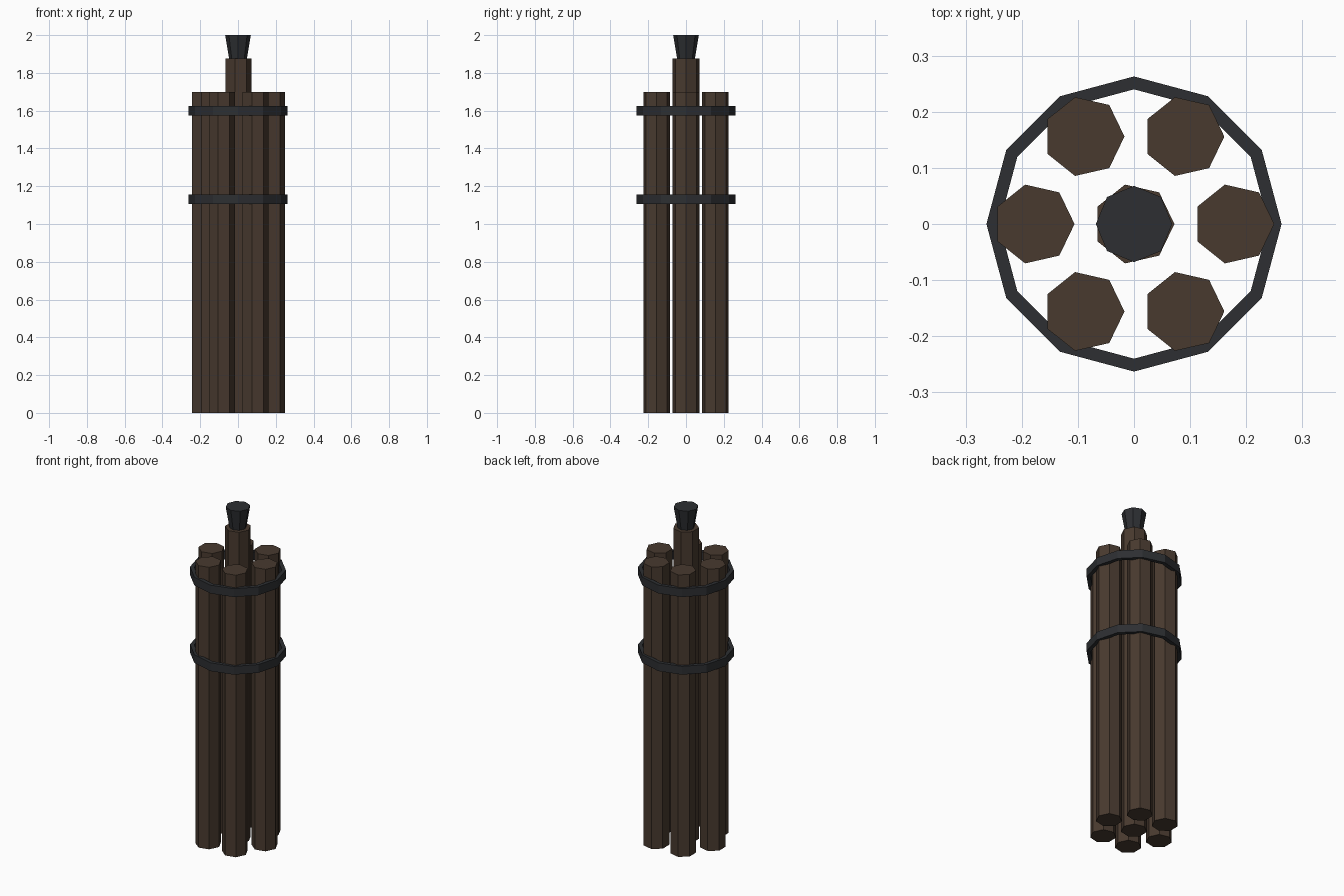
import bpy, math

if "Cube" in bpy.data.objects:
    bpy.data.objects.remove(bpy.data.objects["Cube"])

def material(name, rgb):
    m = bpy.data.materials.new(name)
    m.diffuse_color = (*rgb, 1)
    m.use_nodes = True
    m.node_tree.nodes["Principled BSDF"].inputs["Base Color"].default_value = m.diffuse_color
    return m

WOOD = material("dark_wood", (0.065, 0.042, 0.028))
IRON = material("dark_iron", (0.026, 0.028, 0.032))

def add(name, verts, faces, mat):
    me = bpy.data.meshes.new(name)
    me.from_pydata(verts, [], faces)
    me.materials.append(mat)
    ob = bpy.data.objects.new(name, me)
    bpy.context.collection.objects.link(ob)
    return ob

def loop(n, r, z, x=0, y=0):
    # regular polygon with its first corner towards +x
    return [(x + r * math.cos(math.tau * i / n),
             y + r * math.sin(math.tau * i / n), z) for i in range(n)]

def bridge(n, a, b):
    return [(a * n + i, a * n + (i + 1) % n, b * n + (i + 1) % n, b * n + i)
            for i in range(n)]

def prism(name, n, r0, r1, z0, z1, mat, x=0, y=0):
    verts = loop(n, r0, z0, x, y) + loop(n, r1, z1, x, y)
    faces = bridge(n, 0, 1) + [tuple(reversed(range(n))), tuple(range(n, 2 * n))]
    return add(name, verts, faces, mat)

def band(name, n, r_in, r_out, z0, z1, mat):
    verts = (loop(n, r_out, z0) + loop(n, r_out, z1)
             + loop(n, r_in, z1) + loop(n, r_in, z0))
    faces = [f for k in range(4) for f in bridge(n, k, (k + 1) % 4)]
    return add(name, verts, faces, mat)

# Outer ring of six seven-sided piles
for i in range(6):
    a = math.tau * i / 6
    prism(f"outer_pile_{i + 1}", 7, 0.072, 0.072, 0, 1.70, WOOD,
          0.178 * math.cos(a), 0.18 * math.sin(a))

# Taller centre pile with a flared iron cap
prism("centre_pile", 7, 0.072, 0.072, 0, 1.875, WOOD)
prism("iron_cap", 8, 0.047, 0.068, 1.875, 2.0, IRON)

# Iron bands holding the bundle
for name, z in (("lower_band", 1.131), ("upper_band", 1.599)):
    band(name, 12, 0.24, 0.263, z - 0.025, z + 0.025, IRON)
